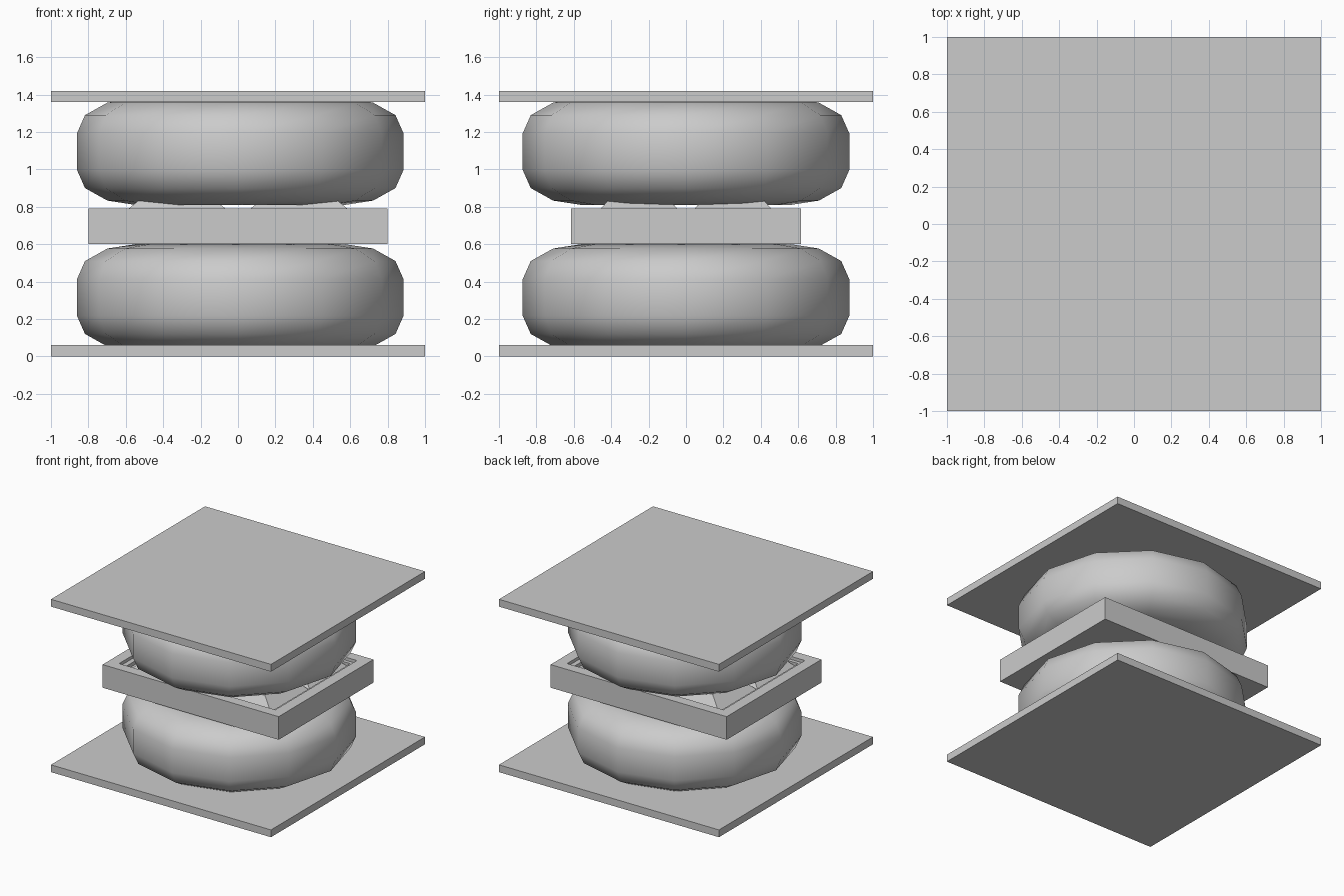
import bpy, bmesh, math

if "Cube" in bpy.data.objects:
    bpy.data.objects.remove(bpy.data.objects["Cube"])


def finish(bm, name):
    bmesh.ops.recalc_face_normals(bm, faces=bm.faces)
    me = bpy.data.meshes.new(name)
    bm.to_mesh(me)
    bm.free()
    ob = bpy.data.objects.new(name, me)
    bpy.context.collection.objects.link(ob)
    return ob


def ring(bm, hx, hy, z, cx=0, cy=0):
    return [bm.verts.new((cx + sx * hx, cy + sy * hy, z))
            for sx, sy in ((-1, -1), (1, -1), (1, 1), (-1, 1))]


def loft(name, sections, cx=0, cy=0):
    """Stack of rectangles (half x, half y, z), capped at both ends."""
    bm = bmesh.new()
    rings = [ring(bm, *s, cx, cy) for s in sections]
    for a, b in zip(rings, rings[1:]):
        for i in range(4):
            j = (i + 1) % 4
            bm.faces.new((a[i], a[j], b[j], b[i]))
    bm.faces.new(rings[0])
    bm.faces.new(rings[-1])
    return finish(bm, name)


def tyre(name, z):
    """Twelve-sided fat tyre from a closed cross-section."""
    half = [(0.873, 0.098), (0.83, 0.195), (0.71, 0.262), (0.56, 0.285),
            (0.42, 0.25), (0.35, 0.12)]
    prof = half + [(r, -h) for r, h in reversed(half)]
    n, m = 12, len(prof)
    bm = bmesh.new()
    rings = []
    for k in range(n):
        a = 2 * math.pi * k / n
        rings.append([bm.verts.new((0.012 + r * math.cos(a), r * math.sin(a), z + h))
                      for r, h in prof])
    for k in range(n):
        a, b = rings[k], rings[(k + 1) % n]
        for i in range(m):
            j = (i + 1) % m
            bm.faces.new((a[i], b[i], b[j], a[j])).smooth = True
    return finish(bm, name)


# square end plates
loft("bottom_plate", [(1, 1, 0), (1, 1, 0.06)])
loft("top_plate", [(1, 1, 1.36), (1, 1, 1.42)])

# two fat tyres
tyre("lower_tyre", 0.315)
tyre("upper_tyre", 1.095)

# middle tray with stepped recess
loft("tray", [(0.8, 0.615, 0.6), (0.8, 0.615, 0.79), (0.71, 0.53, 0.79),
              (0.71, 0.53, 0.765), (0.67, 0.5, 0.765), (0.67, 0.5, 0.735)])

# four tapered pads inside the tray
for sx in (-1, 1):
    for sy in (-1, 1):
        loft("tray_pad", [(0.325, 0.25, 0.735), (0.21, 0.17, 0.83)],
             sx * 0.326, sy * 0.251)
